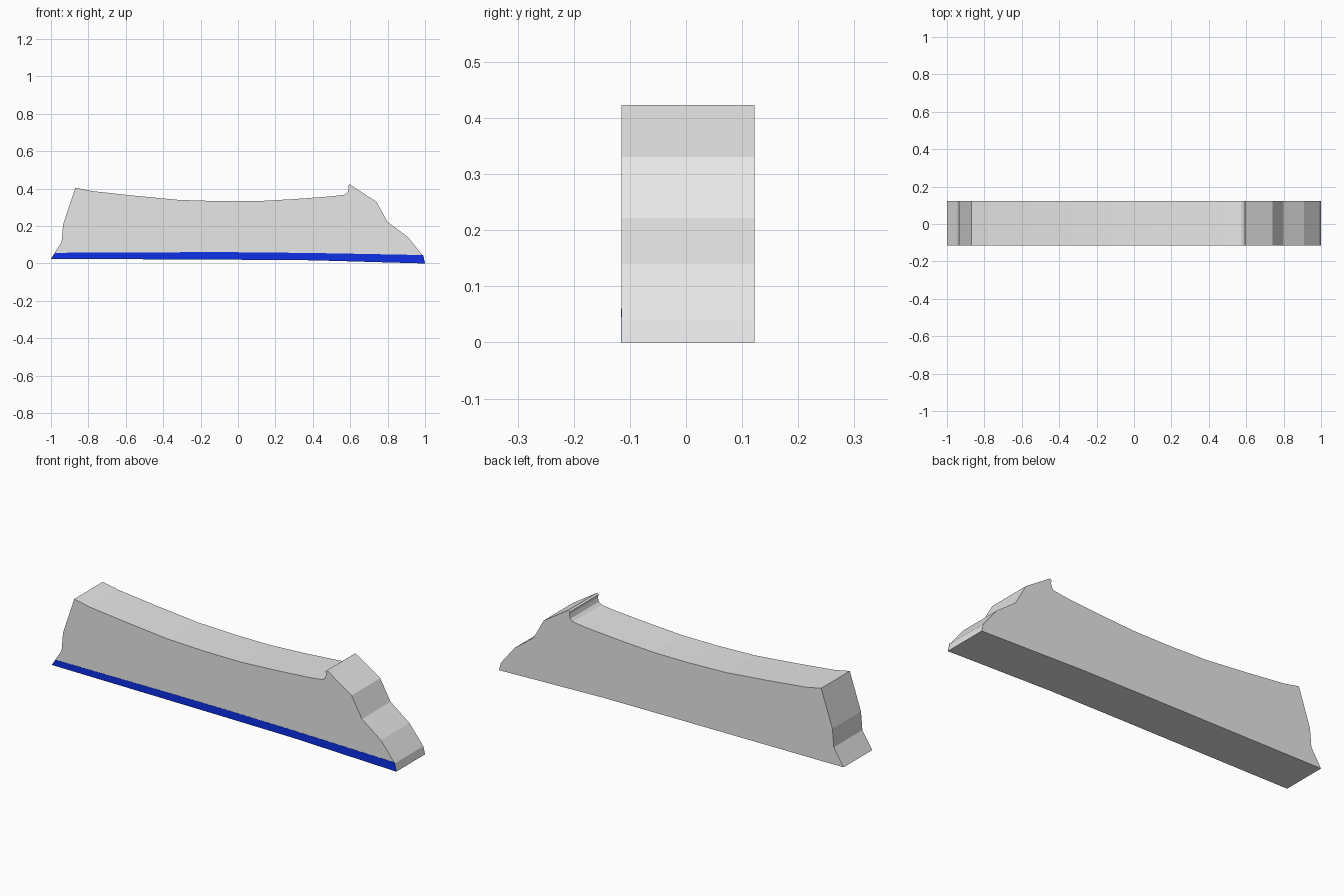
import bpy, bmesh

if "Cube" in bpy.data.objects:
    bpy.data.objects.remove(bpy.data.objects["Cube"])


def material(name, rgb):
    m = bpy.data.materials.new(name)
    m.diffuse_color = (*rgb, 1.0)
    m.use_nodes = True
    m.node_tree.nodes["Principled BSDF"].inputs["Base Color"].default_value = m.diffuse_color
    return m


def extrude_profile(name, pts, y0, y1, mat):
    """Extrude a closed x/z outline between two y depths."""
    bm = bmesh.new()
    face = bm.faces.new([bm.verts.new((x, y0, z)) for x, z in pts])
    ext = bmesh.ops.extrude_face_region(bm, geom=[face])
    moved = [v for v in ext["geom"] if isinstance(v, bmesh.types.BMVert)]
    bmesh.ops.translate(bm, verts=moved, vec=(0, y1 - y0, 0))
    bmesh.ops.recalc_face_normals(bm, faces=bm.faces)
    me = bpy.data.meshes.new(name)
    bm.to_mesh(me)
    bm.free()
    me.materials.append(mat)
    ob = bpy.data.objects.new(name, me)
    bpy.context.collection.objects.link(ob)
    return ob


grey = material("light grey", (0.8, 0.8, 0.8))
blue = material("deep blue", (0.004, 0.03, 0.8))

FRONT, BACK = -0.115, 0.122

# Slightly bowed underside, left to right
bottom = [(-1, 0.025), (0, 0.02), (0.4, 0.017), (1, 0.0)]

# Sloped right end, small raised lip, sagging top, stepped left end
upper = [(0.99, 0.04), (0.91, 0.14), (0.80, 0.222), (0.74, 0.33),
         (0.597, 0.423), (0.588, 0.416), (0.592, 0.4), (0.586, 0.38),
         (0.572, 0.368), (0.5, 0.359), (0.3, 0.344), (0.1, 0.333),
         (-0.1, 0.333), (-0.32, 0.34), (-0.56, 0.363), (-0.78, 0.387),
         (-0.87, 0.405), (-0.935, 0.21), (-0.943, 0.115)]
extrude_profile("body", bottom + upper, FRONT, BACK, grey)

# Blue band along the lower edge of the front face only
band_top = [(0.99, 0.045), (0.4, 0.056), (0, 0.06), (-0.3, 0.06), (-0.978, 0.057)]
extrude_profile("front_band", bottom + band_top, FRONT - 0.001, FRONT, blue)
